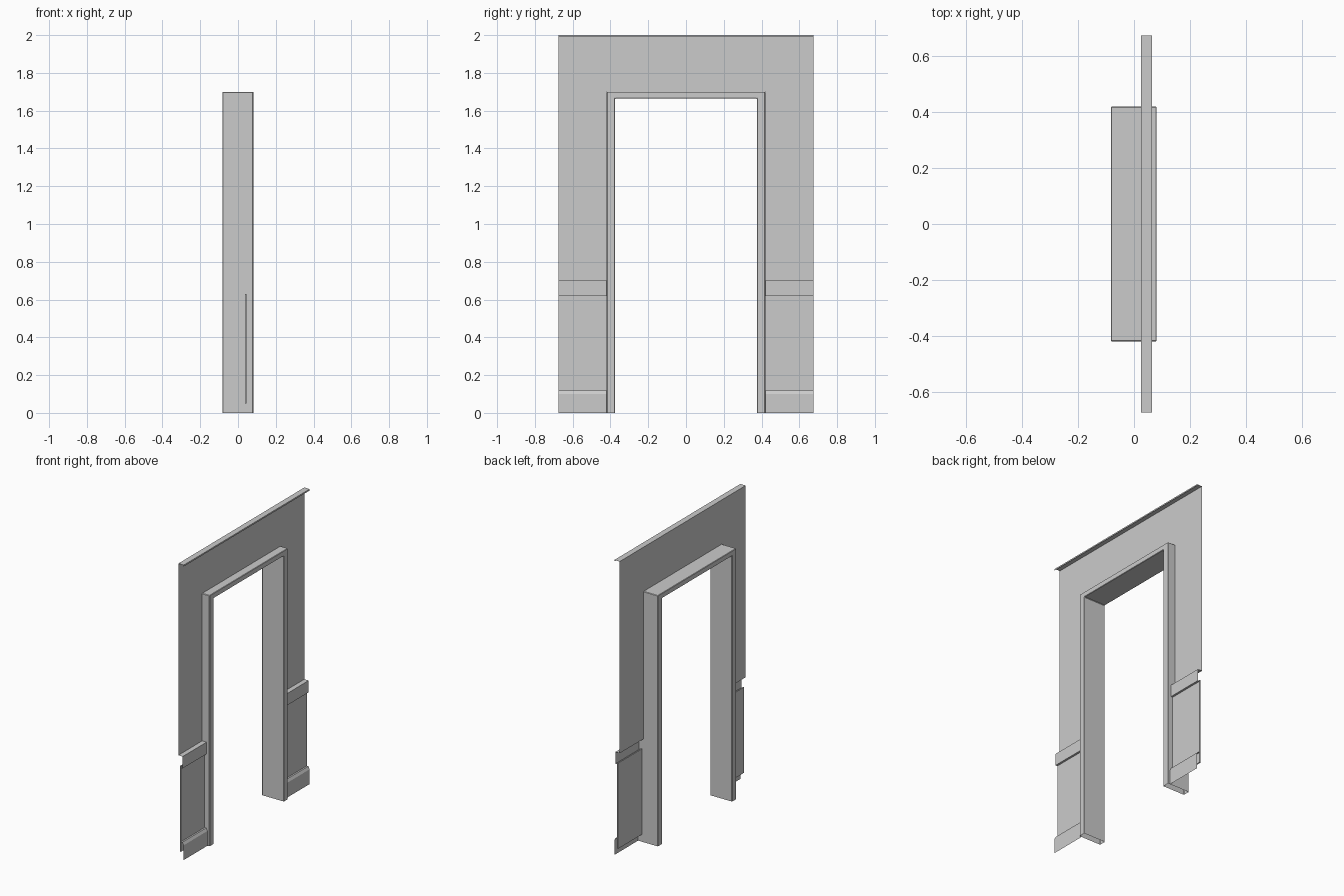
import bpy, bmesh

if "Cube" in bpy.data.objects:
    bpy.data.objects.remove(bpy.data.objects["Cube"])

W, OUT, INN = 0.675, 0.42, 0.375     # half width of wall, frame outside, frame opening
TOP, HEAD = 1.70, 1.665              # frame outside top, opening top
WALL_X = 0.025


def make(name, verts, faces):
    me = bpy.data.meshes.new(name)
    me.from_pydata(verts, [], faces)
    bm = bmesh.new()
    bm.from_mesh(me)
    bmesh.ops.remove_doubles(bm, verts=bm.verts, dist=1e-5)
    bm.to_mesh(me)
    bm.free()
    ob = bpy.data.objects.new(name, me)
    bpy.context.collection.objects.link(ob)
    return ob


def strip(name, profile, y0, y1):
    """Open sheet: an (x, z) profile, listed top down, swept along y."""
    n = len(profile)
    verts = [(x, y, z) for y in (y0, y1) for x, z in profile]
    faces = [(i, i + 1, n + i + 1, n + i) for i in range(n - 1)]
    return make(name, verts, faces)


# upper wall sheet around the opening
outline = [(-W, 0.70), (-OUT, 0.70), (-OUT, TOP), (OUT, TOP),
           (OUT, 0.70), (W, 0.70), (W, 2.0), (-W, 2.0)]
make("upper_wall", [(WALL_X, y, z) for y, z in outline], [tuple(range(8))])

# narrow ledge along the wall top
strip("top_ledge", [(WALL_X, 2.0), (0.065, 2.0), (0.065, 1.99)], -W, W)

# trim and wainscot on each side of the doorway
rail = [(WALL_X, 0.70), (0.058, 0.70), (0.058, 0.62), (0.04, 0.62)]
base = [(0.04, 0.118), (0.055, 0.118), (0.065, 0.10), (0.065, 0.0)]
for side, y0, y1 in (("near", -W, -OUT), ("far", OUT, W)):
    strip(f"chair_rail_{side}", rail, y0, y1)
    strip(f"baseboard_{side}", base, y0, y1)
    bpy.ops.mesh.primitive_cube_add(size=1, location=(0.04, (y0 + y1) / 2, 0.34))
    panel = bpy.context.object
    panel.name = f"wainscot_panel_{side}"
    panel.scale = (0.008, y1 - y0, 0.58)

# door frame: box section swept up, across and down, open at the floor
outer = [(-OUT, 0), (-OUT, TOP), (OUT, TOP), (OUT, 0)]
inner = [(-INN, 0), (-INN, HEAD), (INN, HEAD), (INN, 0)]
verts, faces = [], []
for (yo, zo), (yi, zi) in zip(outer, inner):
    verts += [(-0.083, yo, zo), (0.081, yo, zo), (0.081, yi, zi), (-0.083, yi, zi)]
for s in range(3):
    for k in range(4):
        a, b = 4 * s + k, 4 * s + (k + 1) % 4
        faces.append((a, b, b + 4, a + 4))
frame = make("door_frame", verts, faces)
bm = bmesh.new()
bm.from_mesh(frame.data)
bmesh.ops.recalc_face_normals(bm, faces=bm.faces)
bm.to_mesh(frame.data)
bm.free()
bev = frame.modifiers.new("edge_chamfer", 'BEVEL')
bev.width = 0.003
bev.segments = 1
bev.limit_method = 'ANGLE'
